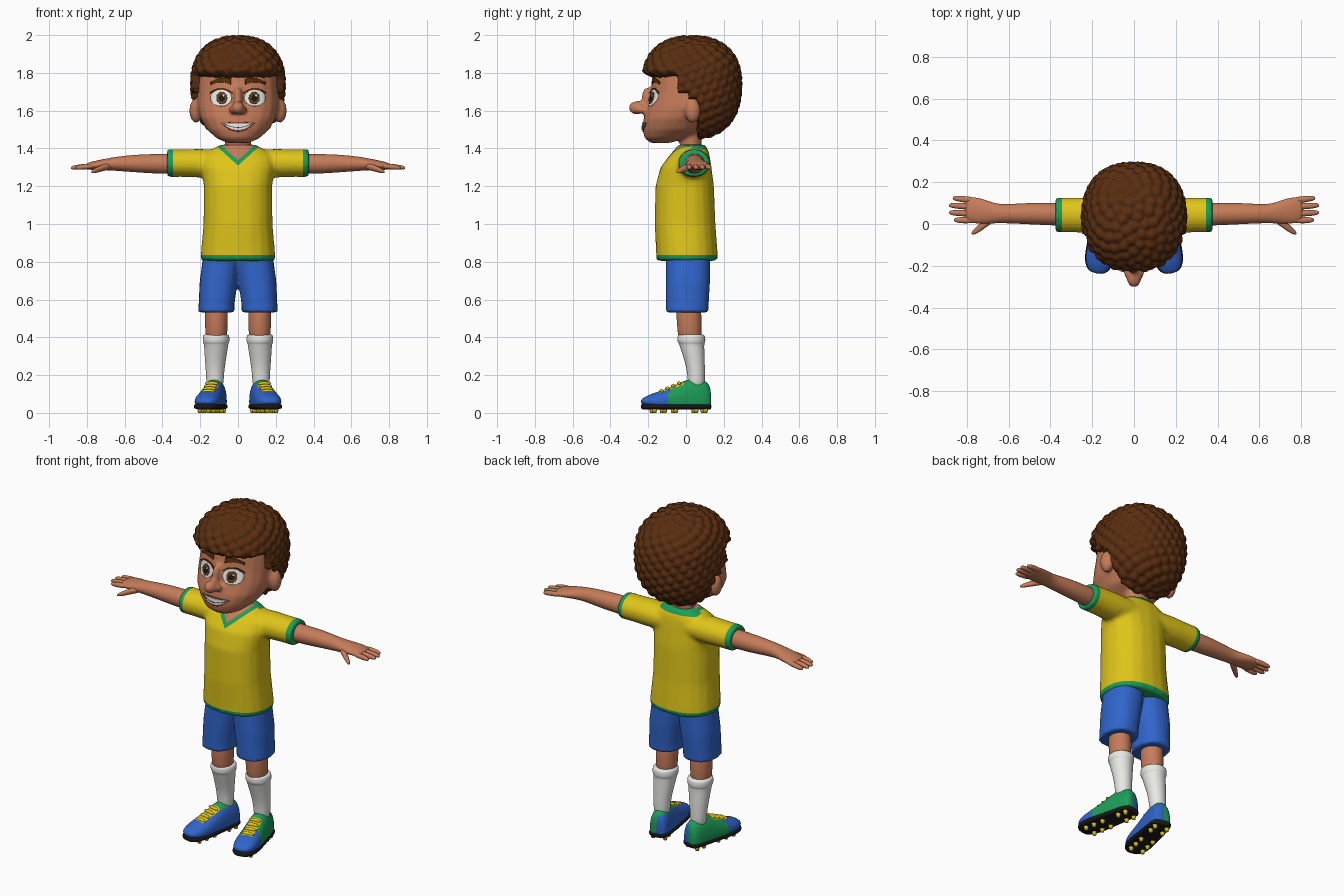
import bpy, bmesh, math
from mathutils import Vector, Matrix, kdtree
from mathutils.bvhtree import BVHTree

if "Cube" in bpy.data.objects:
    bpy.data.objects.remove(bpy.data.objects["Cube"])


def material(name, *rgb):
    m = bpy.data.materials.new(name)
    m.use_nodes = True
    m.diffuse_color = (*rgb, 1)
    m.node_tree.nodes["Principled BSDF"].inputs["Base Color"].default_value = (*rgb, 1)
    return m


skin = material("skin", .56, .2, .1)
brown = material("hair brown", .1, .027, .005)
yellow = material("shirt yellow", .74, .56, .01)
green = material("trim green", .012, .34, .1)
blue = material("shorts blue", .03, .13, .6)
white = material("white", .8, .8, .77)
black = material("black", .01, .01, .012)
lip = material("lip", .25, .06, .035)
iris_brown = material("iris brown", .13, .045, .012)


def make(name, bm, *mats):
    bmesh.ops.recalc_face_normals(bm, faces=bm.faces)
    me = bpy.data.meshes.new(name)
    bm.to_mesh(me)
    bm.free()
    me.shade_smooth()
    for m in mats:
        me.materials.append(m)
    ob = bpy.data.objects.new(name, me)
    bpy.context.collection.objects.link(ob)
    return ob


def bake(ob):
    """Apply the modifiers and keep smooth shading."""
    dg = bpy.context.evaluated_depsgraph_get()
    me = bpy.data.meshes.new_from_object(ob.evaluated_get(dg))
    ob.modifiers.clear()
    ob.data = me
    me.shade_smooth()
    return ob


def subdivide(ob, levels=2):
    mod = ob.modifiers.new("subdivision", "SUBSURF")
    mod.levels = mod.render_levels = levels
    return ob


def blend(ob, voxel=.012, repeat=6):
    """Fuse overlapping volumes into one soft skin."""
    mod = ob.modifiers.new("fuse", "REMESH")
    mod.mode, mod.voxel_size = "VOXEL", voxel
    mod = ob.modifiers.new("soften", "SMOOTH")
    mod.factor, mod.iterations = .5, repeat
    return bake(ob)


def loft(bm, rings, axis="Z", s=1, sides=20, power=2, floor=-9):
    """Rings are (position on axis, centre a, centre b, radius a, radius b)."""
    loops = []
    for t, ca, cb, ra, rb in rings:
        loop = []
        for i in range(sides):
            w = math.tau * i / sides
            c, d = math.cos(w), math.sin(w)
            a = ca + ra * math.copysign(abs(c) ** (2 / power), c)
            b = cb + rb * math.copysign(abs(d) ** (2 / power), d)
            p = {"X": (t, a, b), "Y": (a, t, b), "Z": (a, b, t)}[axis]
            loop.append(bm.verts.new((p[0] * s, p[1], max(p[2], floor))))
        loops.append(loop)
    for l, k in zip(loops, loops[1:]):
        for i in range(sides):
            j = (i + 1) % sides
            bm.faces.new((l[i], l[j], k[j], k[i]))
    bm.faces.new(loops[0])
    bm.faces.new(loops[-1])
    return bm


def ball(bm, centre, radii):
    m = Matrix.Translation(centre) @ Matrix.Diagonal((*radii, 1))
    bmesh.ops.create_uvsphere(bm, u_segments=20, v_segments=14, radius=1, matrix=m)


def paint(ob, rule):
    for p in ob.data.polygons:
        p.material_index = rule(p.center, p.normal)


# Head: skull, neck, nose and ears fused
head_profile = [(1.43, .06, -.19, -.08), (1.455, .115, -.22, 0), (1.5, .165, -.23, .1),
                (1.56, .2, -.225, .14), (1.62, .215, -.205, .18), (1.7, .215, -.185, .2),
                (1.78, .21, -.175, .2), (1.86, .19, -.15, .18), (1.93, .1, -.08, .1)]
bm = loft(bmesh.new(), [(z, 0, (f + b) / 2, r, (b - f) / 2) for z, r, f, b in head_profile], power=2.2)
loft(bm, [(1.33, 0, .025, .075, .06), (1.41, 0, .025, .07, .058), (1.55, 0, .025, .07, .06)])
ball(bm, (0, -.262, 1.615), (.034, .042, .036))
ball(bm, (0, -.205, 1.665), (.024, .03, .06))
for s in (1, -1):
    ball(bm, (s * .026, -.235, 1.605), (.022, .03, .022))
    ball(bm, (s * .222, .035, 1.6), (.036, .042, .066))
head = blend(make("head", bm, skin), .011, 5)
head.data.materials.clear()
head.data.materials.append(skin)
surface = BVHTree.FromObject(head, bpy.context.evaluated_depsgraph_get())


def decal(name, shape, mat, lift, n=14):
    """Thin plate following the face; shape maps u, v in -1..1 to x, z."""
    bm = bmesh.new()
    grid = []
    for i in range(n + 1):
        row = []
        for j in range(n + 1):
            x, z = shape(2 * i / n - 1, 2 * j / n - 1)
            hit = surface.ray_cast(Vector((x, -1, z)), Vector((0, 1, 0)))[0]
            row.append(bm.verts.new((x, hit.y - lift, z)))
        grid.append(row)
    for a, b in zip(grid, grid[1:]):
        for j in range(n):
            bm.faces.new((a[j], b[j], b[j + 1], a[j + 1]))
    ob = make(name, bm, mat)
    if ob.data.polygons[0].normal.y > 0:
        ob.data.flip_normals()
    mod = ob.modifiers.new("thickness", "SOLIDIFY")
    mod.thickness, mod.offset = .006, -1


def disc(cx, cz, rx, rz):
    return lambda u, v: (cx + rx * u * math.sqrt(1 - v * v / 2), cz + rz * v * math.sqrt(1 - u * u / 2))


def smile(w, h):
    return lambda u, v: (w * u, 1.514 + .02 * u * u + v * h * (1.05 - u * u))


# Painted face
for s, side in ((1, "left"), (-1, "right")):
    decal(side + "_eye_white", disc(s * .09, 1.668, .056, .044), white, .004)
    decal(side + "_iris", disc(s * .086, 1.667, .029, .032), iris_brown, .006)
    decal(side + "_pupil", disc(s * .086, 1.667, .014, .016), black, .008)
    decal(side + "_eye_glint", disc(s * .086 + .01, 1.68, .006, .006), white, .0095, 6)
    decal(side + "_upper_lid", lambda u, v: (s * .09 + .058 * u, 1.695 + .022 * (1 - u * u) + .004 * v), brown, .007)
    decal(side + "_eyebrow", lambda u, v: (s * (.092 + .053 * u), 1.75 + .012 * (1 - u * u) - .004 * u
                                           + v * (.011 - .004 * u)), brown, .008)
decal("lips", smile(.09, .025), lip, .004)
decal("teeth", smile(.08, .017), white, .007)
decal("teeth_line", lambda u, v: (.074 * u, 1.511 + .02 * u * u + .0015 * v), black, .0085)

# Curly hair: rounded shell with a bump round each curl
curls = 330
tree = kdtree.KDTree(curls)
for i in range(curls):
    z = 1 - 2 * (i + .5) / curls
    r, w = math.sqrt(1 - z * z), i * math.pi * (3 - math.sqrt(5))
    tree.insert((r * math.cos(w), r * math.sin(w), z), i)
tree.balance()
bm = bmesh.new()
bmesh.ops.create_icosphere(bm, subdivisions=6, radius=1)
for v in bm.verts:
    d = v.co.normalized()
    radii = (.238, .253, .245 if d.z > 0 else .28)
    r = sum(abs(c / a) ** 2.35 for c, a in zip(d, radii)) ** (-1 / 2.35)
    r += .02 * max(0, 1 - (tree.find(d)[2] / .13) ** 2) - .003
    p = Vector((0, .03, 1.74)) + d * r
    line = 1.785 if p.y < -.05 else 1.68 if p.y < .01 else 1.64 if p.y < .06 else 1.4
    k = min(1, max(0, (p.z - line) / .025))
    v.co = Vector((0, .03, 1.74)) + d * r * (.75 + .25 * math.sqrt(k))
make("curly_hair", bm, brown)

# Shirt: torso and sleeves fused, trims cut in
bm = loft(bmesh.new(), [(.805, 0, .005, .197, .163), (.84, 0, .005, .197, .163), (1, 0, -.005, .183, .161),
                        (1.2, 0, -.007, .181, .155), (1.3, 0, 0, .195, .135), (1.36, 0, .018, .19, .108),
                        (1.395, 0, .028, .14, .088), (1.42, 0, .03, .09, .07)], power=2.3)
for s in (1, -1):
    loft(bm, [(.06, .042, 1.32, .085, .07), (.2, .042, 1.322, .086, .076), (.3, .043, 1.322, .083, .073),
              (.375, .043, 1.322, .083, .074)], "X", s)
shirt = blend(make("shirt", bm), .012, 5)
shirt.data.materials.clear()
for m in (yellow, green, skin):
    shirt.data.materials.append(m)
bm = bmesh.new()
bm.from_mesh(shirt.data)
cuts = [((0, 0, .835), (0, 0, 1)), ((0, 0, 1.395), (0, 0, 1))]
for s in (1, -1):
    cuts += [((s * .345, 0, 0), (1, 0, 0)), ((0, 0, 1.31), (-s * .9, 0, 1)), ((0, 0, 1.338), (-s * .9, 0, 1))]
for co, no in cuts:
    bmesh.ops.bisect_plane(bm, geom=bm.verts[:] + bm.edges[:] + bm.faces[:], plane_co=co, plane_no=no)
bm.to_mesh(shirt.data)
bm.free()
shirt.data.shade_smooth()


def shirt_rule(c, n):
    vee = c.z - .9 * abs(c.x)
    if c.z < .835 or abs(c.x) > .345:
        return 1
    if c.y < .03:
        return 2 if vee > 1.338 else 1 if vee > 1.31 else 0
    return 1 if c.z > 1.395 and abs(c.x) < .125 else 0


paint(shirt, shirt_rule)

# Shorts
bm = bmesh.new()
for s in (1, -1):
    loft(bm, [(.532, .115, .006, .097, .114), (.57, .114, .007, .095, .113), (.7, .102, .01, .101, .118),
              (.83, .085, .01, .1, .118)], s=s, power=2.3)
shorts = blend(make("shorts", bm), .011, 4)
shorts.data.materials.clear()
shorts.data.materials.append(blue)


def shoe_rule(c, n):
    if -.2 < c.y < -.07 and abs(c.x) < .034 and n.z > .3:
        return 2
    return 1 if c.y > -.17 + .3 * (c.z - .04) and (c.x > 0 or c.z > .15) else 0


shoe_profile = [(.085, .03, .12), (.072, .052, .165), (.02, .06, .187), (-.05, .062, .178), (-.12, .067, .14),
                (-.2, .071, .112), (-.26, .058, .092), (-.29, .028, .07)]

for s, side in ((1, "left"), (-1, "right")):
    # Arm, fingers and thumb
    bm = loft(bmesh.new(), [(.3, .045, 1.32, .055, .055), (.4, .047, 1.318, .054, .053), (.5, .05, 1.32, .052, .05),
                            (.6, .049, 1.32, .046, .042), (.66, .05, 1.318, .046, .036),
                            (.72, .06, 1.314, .061, .028), (.78, .068, 1.308, .064, .022),
                            (.81, .068, 1.304, .05, .014)], "X", s)
    for y, tip in ((.018, .862), (.051, .886), (.084, .886), (.116, .868)):
        loft(bm, [(.76, y, 1.306, .012, .012), (.8, y, 1.305, .017, .016), (tip - .02, y * 1.06, 1.299, .015, .014),
                  (tip, y * 1.06, 1.297, .007, .007)], "X", s, 10)
    loft(bm, [(.66, .035, 1.312, .02, .02), (.71, .005, 1.3, .024, .02), (.755, -.032, 1.283, .018, .015),
              (.778, -.045, 1.274, .008, .007)], "X", s, 10)
    subdivide(make(side + "_arm", bm, skin))

    # Leg and sock
    subdivide(make(side + "_leg", loft(bmesh.new(), [(.36, .115, .022, .056, .06), (.45, .115, .018, .06, .066),
                                                     (.62, .113, .012, .065, .07)], s=s), skin))
    subdivide(make(side + "_sock", loft(bmesh.new(), [
        (.12, .122, .055, .046, .046), (.2, .122, .055, .047, .046), (.27, .12, .047, .055, .053),
        (.35, .116, .032, .064, .065), (.368, .116, .03, .066, .068), (.374, .116, .029, .072, .075),
        (.408, .116, .028, .072, .075), (.418, .116, .028, .062, .064)], s=s), white))

    # Boot: upper, sole, laces and studs, toes turned out
    turn = Matrix.Translation((s * .122, .047, 0)) @ Matrix.Rotation(s * .2, 4, "Z")
    place = turn @ Matrix.Diagonal((s, 1, 1, 1))
    bm = loft(bmesh.new(), [(y, 0, .06, r, top - .06) for y, r, top in shoe_profile], "Y", power=2.2, floor=.035)
    boot = bake(subdivide(make(side + "_boot", bm, blue, green, yellow)))
    paint(boot, shoe_rule)
    sole = make(side + "_sole", loft(bmesh.new(), [(y, 0, .034, r + .005, .017) for y, r, top in shoe_profile],
                                     "Y", power=3), black)
    subdivide(sole)
    bm = bmesh.new()
    for i in range(4):
        ball(bm, (0, -.085 - .032 * i, .155 - .0135 * i), (.036, .01, .011))
    laces = make(side + "_laces", bm, yellow)
    bm = bmesh.new()
    for y in (.05, -.0, -.11, -.17, -.225):
        for x in (-.036, .036):
            bmesh.ops.create_cone(bm, cap_ends=True, segments=12, radius1=.01, radius2=.016, depth=.03,
                                  matrix=Matrix.Translation((x, y, .015)))
    studs = make(side + "_studs", bm, yellow)
    for ob in (boot, sole, laces, studs):
        ob.data.transform(place)
        if s < 0:
            ob.data.flip_normals()
